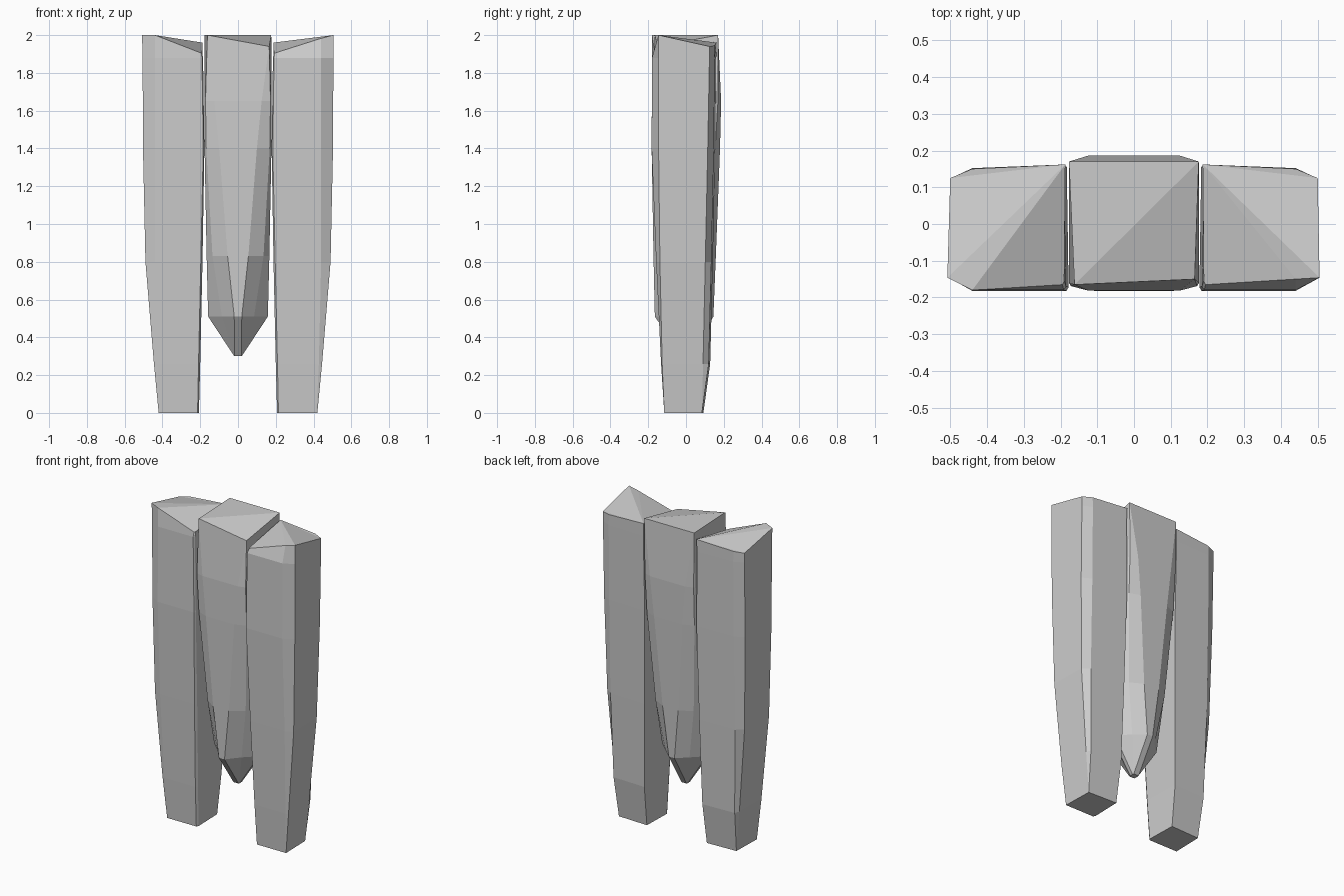
import bpy, bmesh

if "Cube" in bpy.data.objects:
    bpy.data.objects.remove(bpy.data.objects["Cube"])


def loft(name, rings, fan):
    """Skin a stack of rings (bottom to top); the top is fanned from one corner."""
    bm = bmesh.new()
    loops = [[bm.verts.new(p) for p in ring] for ring in rings]
    n = len(loops[0])
    for a, b in zip(loops, loops[1:]):
        for i in range(n):
            j = (i + 1) % n
            bm.faces.new((a[i], a[j], b[j], b[i]))
    bm.faces.new(loops[0][::-1])
    top = loops[-1]
    for k in range(1, n - 1):
        bm.faces.new((top[fan], top[(fan + k) % n], top[(fan + k + 1) % n]))
    bmesh.ops.remove_doubles(bm, verts=bm.verts[:], dist=0.0005)
    bmesh.ops.recalc_face_normals(bm, faces=bm.faces[:])
    mesh = bpy.data.meshes.new(name)
    bm.to_mesh(mesh)
    bm.free()
    obj = bpy.data.objects.new(name, mesh)
    bpy.context.collection.objects.link(obj)
    return obj


def leg_ring(side, z, xi, xo, xc, yf, yof, yob, yb, cut):
    """Section: narrow inner front bevel, wide bevels on the outer corners."""
    pts = [(xi, yf + cut), (xi + cut * 0.6, yf), (xc, yf), (xo, yof),
           (xo - 0.005, yob), (xc, yb - 0.008), (xi + 0.005, yb)]
    return [(side * x, y, z) for x, y in pts]


# Outer legs: z, inner x, outer x, bevel x, front, outer front, outer back, back, inner bevel
LEG = [
    (0.00, 0.207, 0.42, 0.415, -0.115, -0.115, 0.085, 0.092, 0.012),
    (0.26, 0.200, 0.445, 0.428, -0.132, -0.126, 0.090, 0.128, 0.015),
    (0.80, 0.188, 0.49, 0.44, -0.158, -0.138, 0.102, 0.142, 0.015),
    (1.40, 0.178, 0.503, 0.44, -0.182, -0.145, 0.115, 0.155, 0.010),
    (1.88, 0.185, 0.505, 0.44, -0.180, -0.146, 0.124, 0.160, 0.010),
]
BACK_TOP = [(0.50, 0.125, 1.94), (0.44, 0.150, 1.945), (0.187, 0.162, 1.96)]
INNER_TOP = [(0.19, -0.155, 1.905), (0.195, -0.165, 1.905)]
FRONT_TOP = {
    -1: [(0.44, -0.180, 2.0), (0.508, -0.146, 2.0)],
    1: [(0.44, -0.150, 1.983), (0.505, -0.146, 2.0)],
}
for side, name in ((-1, "left_leg"), (1, "right_leg")):
    rings = [leg_ring(side, *row) for row in LEG]
    rings.append([(side * x, y, z) for x, y, z in INNER_TOP + FRONT_TOP[side] + BACK_TOP])
    loft(name, rings, 6)


def core_ring(z, yf, yb, fx, mx, my, sx, sy):
    """Twelve-sided section: front flat, shoulder, side, shoulder, back flat."""
    half = [(fx, yf), (mx, -my), (sx, -sy), (sx, sy), (mx, my), (fx, yb)]
    return [(x, y, z) for x, y in half] + [(-x, y, z) for x, y in reversed(half)]


# Pointed centre piece: z, front, back, flat x, shoulder x, shoulder y, side x, side y
core = [core_ring(*row) for row in (
    (0.30, -0.02, 0.02, 0.018, 0.019, 0.015, 0.02, 0.01),
    (0.51, -0.165, 0.145, 0.02, 0.085, 0.085, 0.158, 0.015),
    (0.83, -0.172, 0.158, 0.055, 0.135, 0.115, 0.166, 0.07),
    (1.40, -0.182, 0.180, 0.10, 0.168, 0.155, 0.177, 0.135),
    (1.65, -0.181, 0.186, 0.125, 0.172, 0.169, 0.177, 0.160),
)]
# Near-rectangular top with a lowered front right corner
fr, br, bl, fl = (0.165, -0.15, 1.94), (0.176, 0.17, 2.0), (-0.177, 0.17, 2.0), (-0.162, -0.165, 2.0)
core.append([fr] * 3 + [br] * 3 + [bl] * 3 + [fl] * 3)


def loft_core():
    # Fan from the back right corner to give the diagonal fold
    bm_top = core.pop()
    obj = loft("centre_wedge", core, 3)
    bm = bmesh.new()
    bm.from_mesh(obj.data)
    top = [f for f in bm.faces if all(v.co.z > 1.64 for v in f.verts)]
    bmesh.ops.delete(bm, geom=top, context='FACES')
    bm.verts.ensure_lookup_table()
    rim = [min(bm.verts, key=lambda v: sum((v.co[k] - p[k]) ** 2 for k in range(3)))
           for p in core[-1]]
    corners = [bm.verts.new(p) for p in (fr, br, bl, fl)]
    for i in range(12):
        j = (i + 1) % 12
        a, b = corners[i // 3], corners[j // 3]
        bm.faces.new((rim[i], rim[j], a) if a is b else (rim[i], rim[j], b, a))
    f, r, l, k = corners
    bm.faces.new((f, r, k))
    bm.faces.new((r, l, k))
    bmesh.ops.recalc_face_normals(bm, faces=bm.faces[:])
    bm.to_mesh(obj.data)
    bm.free()


loft_core()
